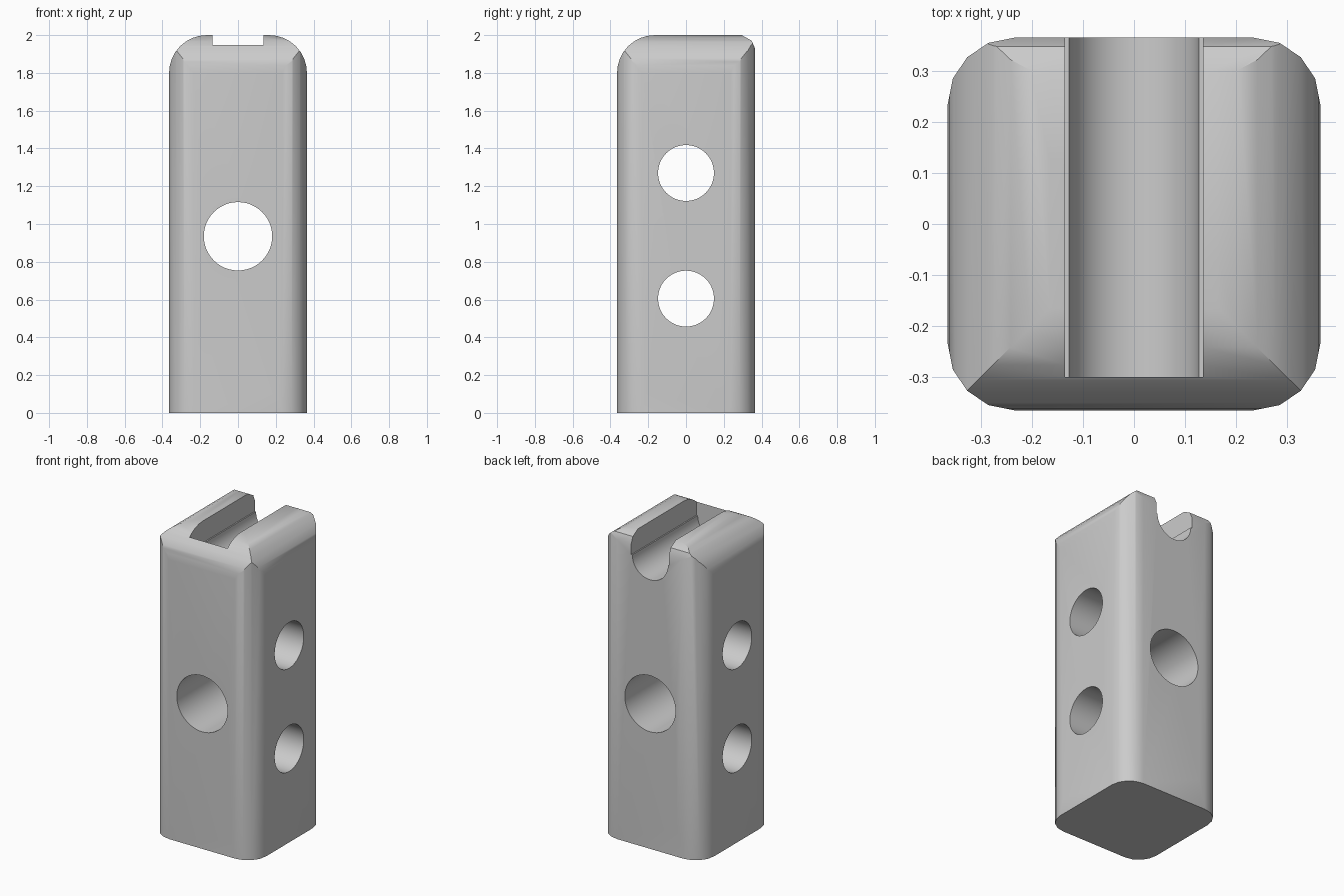
import bpy, bmesh
from math import cos, sin, pi, radians
from mathutils import Vector

if "Cube" in bpy.data.objects:
    bpy.data.objects.remove(bpy.data.objects["Cube"], do_unlink=True)

HALF, HEIGHT = 0.365, 2.0

grey = bpy.data.materials.new("plain_grey")
grey.use_nodes = True
grey.diffuse_color = (0.6, 0.6, 0.6, 1)
grey.node_tree.nodes["Principled BSDF"].inputs["Base Color"].default_value = (0.6, 0.6, 0.6, 1)


def arc(cx, cy, r, start, end, n):
    """Points along an arc, angles in degrees."""
    angles = [radians(start + (end - start) * i / n) for i in range(n + 1)]
    return [(cx + r * cos(a), cy + r * sin(a)) for a in angles]


def prism(name, profile, axis, low, high):
    """Extrude a closed 2D profile along axis x, y or z."""
    place = {"x": lambda u, v, w: (w, u, v),
             "y": lambda u, v, w: (u, w, v),
             "z": lambda u, v, w: (u, v, w)}[axis]
    bm = bmesh.new()
    face = bm.faces.new([bm.verts.new(place(u, v, low)) for u, v in profile])
    new = bmesh.ops.extrude_face_region(bm, geom=[face])["geom"]
    shift = Vector(place(0, 0, high - low))
    bmesh.ops.translate(bm, vec=shift, verts=[g for g in new if isinstance(g, bmesh.types.BMVert)])
    bmesh.ops.recalc_face_normals(bm, faces=bm.faces)
    mesh = bpy.data.meshes.new(name)
    bm.to_mesh(mesh)
    bm.free()
    mesh.materials.append(grey)
    obj = bpy.data.objects.new(name, mesh)
    bpy.context.collection.objects.link(obj)
    return obj


def combine(target, tool, operation):
    """Apply a boolean and discard the tool."""
    mod = target.modifiers.new("cut", "BOOLEAN")
    mod.operation, mod.object, mod.solver = operation, tool, "EXACT"
    bpy.context.view_layer.objects.active = target
    bpy.ops.object.modifier_apply(modifier=mod.name)
    bpy.data.objects.remove(tool, do_unlink=True)


# Upright block with rounded vertical edges
r = 0.13
c = HALF - r
outline = [p for sx, sy, a in ((c, c, 0), (-c, c, 90), (-c, -c, 180), (c, -c, 270))
           for p in arc(sx, sy, r, a, a + 90, 4)]
block = prism("block", outline, "z", 0, HEIGHT)

# Rounded top: both sides and front are wide curves, the back a small one
R = 0.2
k, top = HALF - R, HEIGHT - R
sides = [(-HALF, -1), (HALF, -1)] + arc(k, top, R, 0, 90, 8) + arc(-k, top, R, 90, 180, 8)
combine(block, prism("side_rounding", sides, "y", -1, 1), "INTERSECT")
depth = [(-1, -1), (1, -1), (1, 1.93), (HALF, 1.93), (0.348, 1.97), (0.295, HEIGHT)]
depth = [(-HALF, -1), (HALF, -1)] + depth[3:] + arc(-k, top, R, 90, 180, 8)
combine(block, prism("front_rounding", depth, "x", -1, 1), "INTERSECT")

# Open groove with a round floor and a slight ledge, closed at the front
floor_z, wide, narrow = 1.86, 0.135, 0.127
groove = [(wide, 2.2), (-wide, 2.2), (-wide, floor_z)] \
    + arc(0, floor_z, narrow, 180, 360, 24) + [(wide, floor_z)]
combine(block, prism("groove", groove, "y", -0.3, 1), "DIFFERENCE")

# Through holes: one front to back, two side to side
for axis, z, radius in (("y", 0.935, 0.181), ("x", 0.605, 0.148), ("x", 1.27, 0.148)):
    circle = arc(0, z, radius, 0, 360, 48)[:-1]
    combine(block, prism("hole", circle, axis, -1, 1), "DIFFERENCE")

bpy.ops.object.select_all(action="DESELECT")
block.select_set(True)
bpy.context.view_layer.objects.active = block
bpy.ops.object.shade_smooth_by_angle(angle=radians(30))
